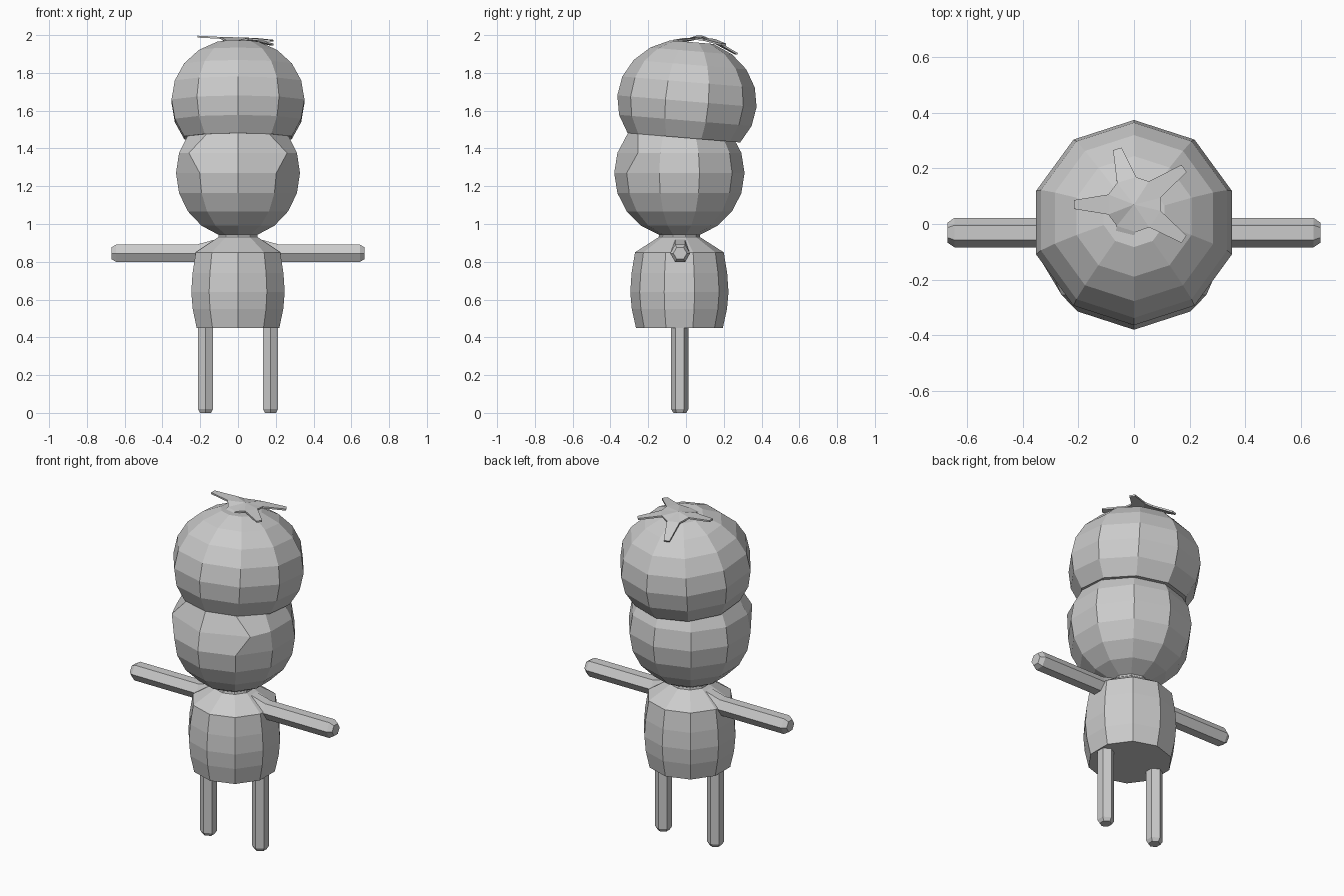
import bpy, bmesh, math
from mathutils import Matrix, Vector

if "Cube" in bpy.data.objects:
    bpy.data.objects.remove(bpy.data.objects["Cube"])

grey = bpy.data.materials.new("plain grey")
grey.diffuse_color = (0.6, 0.6, 0.6, 1)
grey.use_nodes = True
grey.node_tree.nodes["Principled BSDF"].inputs["Base Color"].default_value = grey.diffuse_color


def finish(name, bm, matrix=None):
    """Turn a bmesh into a flat-shaded object."""
    bmesh.ops.recalc_face_normals(bm, faces=bm.faces)
    if matrix:
        bm.transform(matrix)
    me = bpy.data.meshes.new(name)
    bm.to_mesh(me)
    bm.free()
    me.materials.append(grey)
    ob = bpy.data.objects.new(name, me)
    bpy.context.collection.objects.link(ob)
    return ob


def loft(rings):
    """Skin a stack of equal point rings and cap both ends."""
    bm = bmesh.new()
    rows = [[bm.verts.new(p) for p in ring] for ring in rings]
    n = len(rows[0])
    for a, b in zip(rows, rows[1:]):
        for i in range(n):
            j = (i + 1) % n
            bm.faces.new((a[i], a[j], b[j], b[i]))
    bm.faces.new(rows[0][::-1])
    bm.faces.new(rows[-1])
    return bm


def circle(r, z, n=10, x=0, y=0):
    """Horizontal ring with one corner facing the front."""
    return [Vector((x + r * math.sin(2 * math.pi * i / n),
                    y - r * math.cos(2 * math.pi * i / n), z)) for i in range(n)]


def ball_rings(r, h, lat):
    return [circle(r * math.cos(math.radians(a)), h * math.sin(math.radians(a))) for a in lat]


CY = -0.035

# Body: barrel with sloping shoulders and short neck
body = [(0.23, 0.45), (0.252, 0.55), (0.26, 0.64), (0.253, 0.74),
        (0.235, 0.85), (0.11, 0.93), (0.107, 0.945)]
finish("body", loft([circle(r, z, y=CY) for r, z in body]))

# Lower ball, with two front corners pulled outward
rings = ball_rings(0.345, 0.345, (-72, -54, -36, -18, 0, 18, 38))
for i, s in ((1, 1), (9, -1)):
    rings[5][i] = Vector((s * 0.26, -0.22, 0.106))
finish("lower_ball", loft(rings), Matrix.Translation((0, CY, 1.27)))

# Upper ball, squashed and tilted backwards
finish("upper_ball", loft(ball_rings(0.37, 0.33, range(-36, 73, 18))),
       Matrix.Translation((0, 0.005, 1.65)) @ Matrix.Rotation(math.radians(-4.8), 4, 'X'))

for side, s in (("left", -1), ("right", 1)):
    # Arm: six-sided bar blending into the shoulder
    arm = []
    for x, r, dz in ((0.09, 0.05, 0.038), (0.22, 0.053, 0), (0.645, 0.053, 0), (0.67, 0.036, 0)):
        arm.append([Vector((s * x, CY + 0.004 + p.x, 0.845 + dz + p.y))
                    for p in (Vector((r * math.cos(k * math.pi / 3),
                                      r * math.sin(k * math.pi / 3))).to_3d() for k in range(6))])
    finish(side + "_arm", loft(arm))
    # Leg: six-sided post with a chamfered foot
    finish(side + "_leg", loft([circle(r, z, 6, s * 0.172, CY + 0.002)
                                for r, z in ((0.034, 0), (0.046, 0.02), (0.046, 0.47))]))

# Leafy crown: five-armed thin star with bent tips
tips = [(-0.215, 0.07, 1.997), (-0.065, -0.135, 1.93), (0.18, -0.055, 1.975),
        (0.18, 0.2, 1.955), (-0.06, 0.27, 1.905)]
bm = bmesh.new()
centre = Vector((0, 0.07, 1.988))
hub = bm.verts.new(centre)
bases = []
for t in tips:
    tip = Vector(t)
    d = Vector((t[0], t[1] - 0.07, 0)).normalized()
    side = Vector((-d.y, d.x, 0))
    root = centre + d * 0.092 + Vector((0, 0, (tip.z - centre.z) * 0.25))
    a, b = bm.verts.new(root - side * 0.036), bm.verts.new(root + side * 0.036)
    c, e = bm.verts.new(tip + side * 0.016), bm.verts.new(tip - side * 0.016)
    bm.faces.new((a, e, c, b))
    bm.faces.new((hub, a, b))
    bases.append((a, b))
for k in range(5):
    bm.faces.new((hub, bases[k][1], bases[(k + 1) % 5][0]))
crown = finish("leaf_crown", bm)
solid = crown.modifiers.new("thickness", 'SOLIDIFY')
solid.thickness = 0.01
